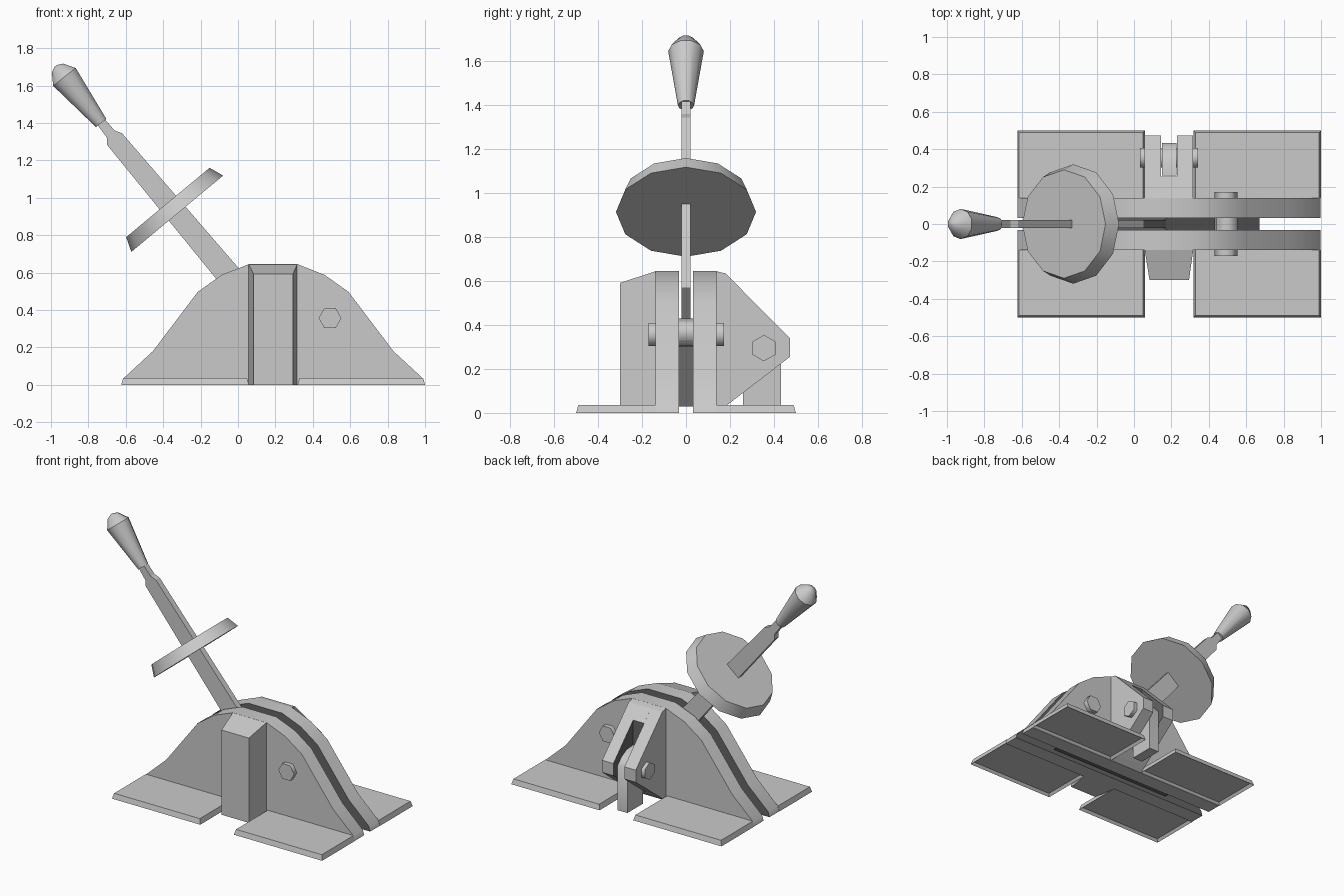
import bpy, bmesh, math
from mathutils import Vector

if "Cube" in bpy.data.objects:
    bpy.data.objects.remove(bpy.data.objects["Cube"])


def material(name, v):
    m = bpy.data.materials.new(name)
    m.diffuse_color = (v, v, v, 1)
    m.use_nodes = True
    m.node_tree.nodes["Principled BSDF"].inputs["Base Color"].default_value = m.diffuse_color
    return m


GREY = material("light grey", 0.59)
DARK = material("dark grey", 0.13)


def loft(name, rings, smooth=None, dark_rule=None):
    """Skin a closed solid through rings of equal point count."""
    bm = bmesh.new()
    vs = [[bm.verts.new(p) for p in r] for r in rings]
    n = len(vs[0])
    for a, b in zip(vs, vs[1:]):
        for i in range(n):
            j = (i + 1) % n
            bm.faces.new((a[i], a[j], b[j], b[i]))
    bm.faces.new(vs[0])
    bm.faces.new(vs[-1])
    bmesh.ops.recalc_face_normals(bm, faces=bm.faces)
    bm.normal_update()
    if dark_rule:
        for f in bm.faces:
            f.material_index = int(dark_rule(f))
    me = bpy.data.meshes.new(name)
    bm.to_mesh(me)
    bm.free()
    me.materials.append(GREY)
    if dark_rule:
        me.materials.append(DARK)
    if smooth:
        for p in me.polygons:
            p.use_smooth = True
        me.set_sharp_from_angle(angle=math.radians(smooth))
    ob = bpy.data.objects.new(name, me)
    bpy.context.collection.objects.link(ob)
    return ob


def prism_y(name, pts, a, b, **kw):
    return loft(name, [[(x, y, z) for x, z in pts] for y in (a, b)], **kw)


def prism_x(name, pts, a, b, **kw):
    return loft(name, [[(x, y, z) for y, z in pts] for x in (a, b)], **kw)


def rect(x0, x1, y0, y1, z):
    return [(x0, y0, z), (x1, y0, z), (x1, y1, z), (x0, y1, z)]


def hexagon(cu, cv, r, turn=0):
    return [(cu + r * math.cos(math.radians(60 * i + turn)),
             cv + r * math.sin(math.radians(60 * i + turn))) for i in range(6)]


def turned(name, base, axis, profile, sides, **kw):
    """Solid of revolution about a tilted axis; profile = (distance, radius)."""
    d = Vector(axis).normalized()
    v = Vector((0, 1, 0))
    u = v.cross(d)
    rings = []
    for h, r in profile:
        c = Vector(base) + d * h
        rings.append([c + r * (v * math.cos(t) + u * math.sin(t))
                      for t in (2 * math.pi * i / sides for i in range(sides))])
    return loft(name, rings, **kw)


# Curved side plates, symmetric about x = MID, dark on the slot side
MID = 0.188
half = [(0.81, 0), (0.80, 0.035), (0.643, 0.18), (0.403, 0.497),
        (0.275, 0.588), (0.13, 0.645)]
outline = [(MID - x, z) for x, z in half] + [(MID + x, z) for x, z in reversed(half)]
for side, s in (("front", -1), ("back", 1)):
    prism_y(side + "_side_plate", outline, s * 0.033, s * 0.14, smooth=32,
            dark_rule=lambda f: abs(f.calc_center_median().y) < 0.034)

# Four base flanges with sloped rims and shallow recessed undersides
for side, s in (("front", -1), ("back", 1)):
    for end, e in (("left", -1), ("right", 1)):
        x0, x1 = sorted((MID + e * 0.13, MID + e * 0.812))
        y0, y1 = sorted((s * 0.138, s * 0.5))
        fl = loft(f"{side}_{end}_flange",
                  [rect(x0, x1, y0, y1, 0),
                   rect(x0 + .01, x1 - .01, y0 + (.01 if s < 0 else 0),
                        y1 - (.01 if s > 0 else 0), 0.036)])
        bm = bmesh.new()
        bm.from_mesh(fl.data)
        under = [f for f in bm.faces if f.normal.z < -0.9]
        bmesh.ops.inset_region(bm, faces=under, thickness=0.02, depth=-0.018)
        bm.to_mesh(fl.data)
        bm.free()

# Dark core wedge inside the slot
prism_y("slot_core", [(-0.3, 0.03), (0.17, 0.43), (0.67, 0.03)], -0.033, 0.033,
        dark_rule=lambda f: True)

# Tapered front pillar
loft("front_pillar", [
    [(x0, y, 0), (x1, y, 0), (x1, y, zt), (x0, y, zt)]
    for x0, x1, y, zt in ((0.057, 0.317, -0.138, 0.645), (0.083, 0.294, -0.30, 0.592))])

# Rear clevis: solid web and two cheeks, dark inside the gap
prism_x("clevis_web", [(0.138, 0.0), (0.138, 0.645), (0.18, 0.635), (0.255, 0.56),
                       (0.255, 0.09), (0.18, 0.03)], 0.145, 0.23,
        dark_rule=lambda f: f.normal.y > 0.95)
cheek = [(0.138, 0.0), (0.138, 0.645), (0.18, 0.635), (0.473, 0.34),
         (0.473, 0.255), (0.18, 0.03)]
prism_x("left_cheek", cheek, 0.057, 0.145, dark_rule=lambda f: f.normal.x > 0.9)
prism_x("right_cheek", cheek, 0.23, 0.316, dark_rule=lambda f: f.normal.x < -0.9)

# Link hanging in the clevis
prism_x("hanging_link", [(0.26, 0.0), (0.432, 0.0), (0.432, 0.31), (0.39, 0.355),
                         (0.33, 0.385), (0.26, 0.39)], 0.15, 0.226, smooth=50)

# Hexagonal pins and the spacer in the slot
prism_x("clevis_pin", hexagon(0.355, 0.295, 0.06, 30), 0.032, 0.343, smooth=65)
prism_y("plate_bolt", hexagon(0.492, 0.357, 0.061), -0.17, 0.172, smooth=65)
prism_y("bolt_spacer", hexagon(0.497, 0.366, 0.064, 30), -0.034, 0.034, smooth=65)

# Flat lever bar with narrowed neck, and its dark foot in the slot
prism_y("lever_bar", [(0.05, 0.57), (-0.62, 1.345), (-0.66, 1.36), (-0.72, 1.43),
                      (-0.755, 1.395), (-0.70, 1.32), (-0.70, 1.283), (-0.05, 0.485)],
        -0.021, 0.021)
prism_y("lever_foot", [(0.17, 0.43), (0.05, 0.57), (-0.05, 0.485), (0.05, 0.36)],
        -0.021, 0.021, dark_rule=lambda f: True)

# Guard disc
turned("guard_disc", (-0.325, 0, 0.915), (-0.64, 0, 0.77),
       [(0, 0.319), (0.078, 0.29)], 12, smooth=40)

# Tapered grip with a short cone end
turned("grip", (-0.732, 0, 1.40), (-0.62, 0, 0.78),
       [(0, 0.037), (0.315, 0.081), (0.375, 0.04), (0.39, 0.008)], 10, smooth=38)
